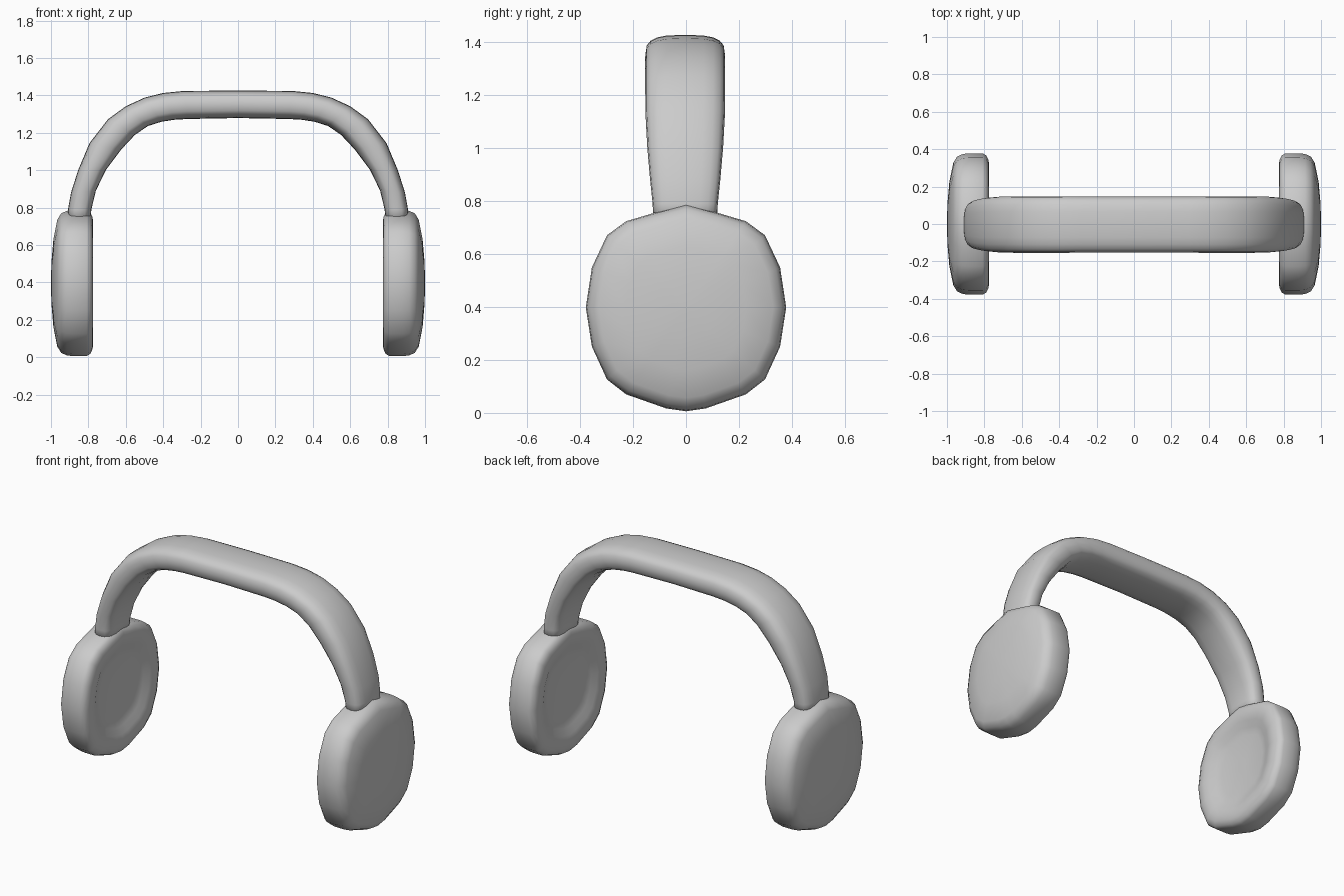
import bpy, bmesh, math

cube = bpy.data.objects.get("Cube")
if cube:
    bpy.data.objects.remove(cube, do_unlink=True)

grey = bpy.data.materials.new("plain_grey")
grey.use_nodes = True
GREY = (0.6, 0.6, 0.6, 1)
grey.diffuse_color = GREY
grey.node_tree.nodes["Principled BSDF"].inputs["Base Color"].default_value = GREY


def loft(name, rings):
    """Skin a list of closed rings, capping both ends."""
    bm = bmesh.new()
    loops = [[bm.verts.new(p) for p in ring] for ring in rings]
    for a, b in zip(loops, loops[1:]):
        for i in range(len(a)):
            j = (i + 1) % len(a)
            bm.faces.new((a[i], a[j], b[j], b[i]))
    for end in (loops[0], loops[-1]):
        bm.faces.new(end)
    bmesh.ops.recalc_face_normals(bm, faces=bm.faces)
    mesh = bpy.data.meshes.new(name)
    bm.to_mesh(mesh)
    bm.free()
    mesh.materials.append(grey)
    mesh.shade_smooth()
    obj = bpy.data.objects.new(name, mesh)
    bpy.context.collection.objects.link(obj)
    return obj


# Ear cups: a faceted round outline swept through a (x, scale) profile
CENTRE_Z = 0.396
half = [(0, .787), (.125, .753), (.226, .723), (.298, .67), (.355, .549),
        (.378, .398), (.355, .25), (.298, .126), (.226, .07), (.075, .017), (0, .006)]
outline = half + [(-y, z) for y, z in half[-2:0:-1]]
cup_profile = [(1.0, .06), (.997, .3), (.987, .6), (.966, .87), (.945, .955), (.915, .99),
               (.88, 1), (.81, 1), (.79, .97), (.777, .9), (.775, .8), (.783, .7),
               (.8, .6), (.81, .48), (.812, .1)]
for side, label in ((1, "left"), (-1, "right")):
    loft(label + "_ear_cup",
         [[(side * x, y * s, CENTRE_Z + (z - CENTRE_Z) * s) for y, z in outline]
          for x, s in cup_profile])

# Headband: rounded-box section between outer and inner arcs
# Stations: outer x, outer z, inner x, inner z, half width
stations = [(.91, .72, .79, .72, .12), (.909, .79, .784, .79, .123),
            (.893, .88, .76, .89, .133), (.855, 1.0, .707, 1.0, .143),
            (.794, 1.145, .625, 1.11, .15), (.695, 1.273, .55, 1.19, .151),
            (.6, 1.342, .48, 1.237, .151), (.5, 1.388, .41, 1.259, .151),
            (.4, 1.413, .34, 1.27, .151), (.29, 1.424, .27, 1.274, .15), (0, 1.426, 0, 1.279, .15)]
arch = stations + [(-a, b, -c, d, w) for a, b, c, d, w in stations[-2::-1]]
SIDES = 20


def soft(v):
    return math.copysign(abs(v) ** (2 / 3), v)


def band_ring(ox, oz, ix, iz, w):
    ring = []
    for i in range(SIDES):
        t = math.tau * i / SIDES
        k = (1 + soft(math.cos(t))) / 2
        ring.append((ix + (ox - ix) * k, w * soft(math.sin(t)) - .003, iz + (oz - iz) * k))
    return ring


loft("headband", [band_ring(*s) for s in arch])
